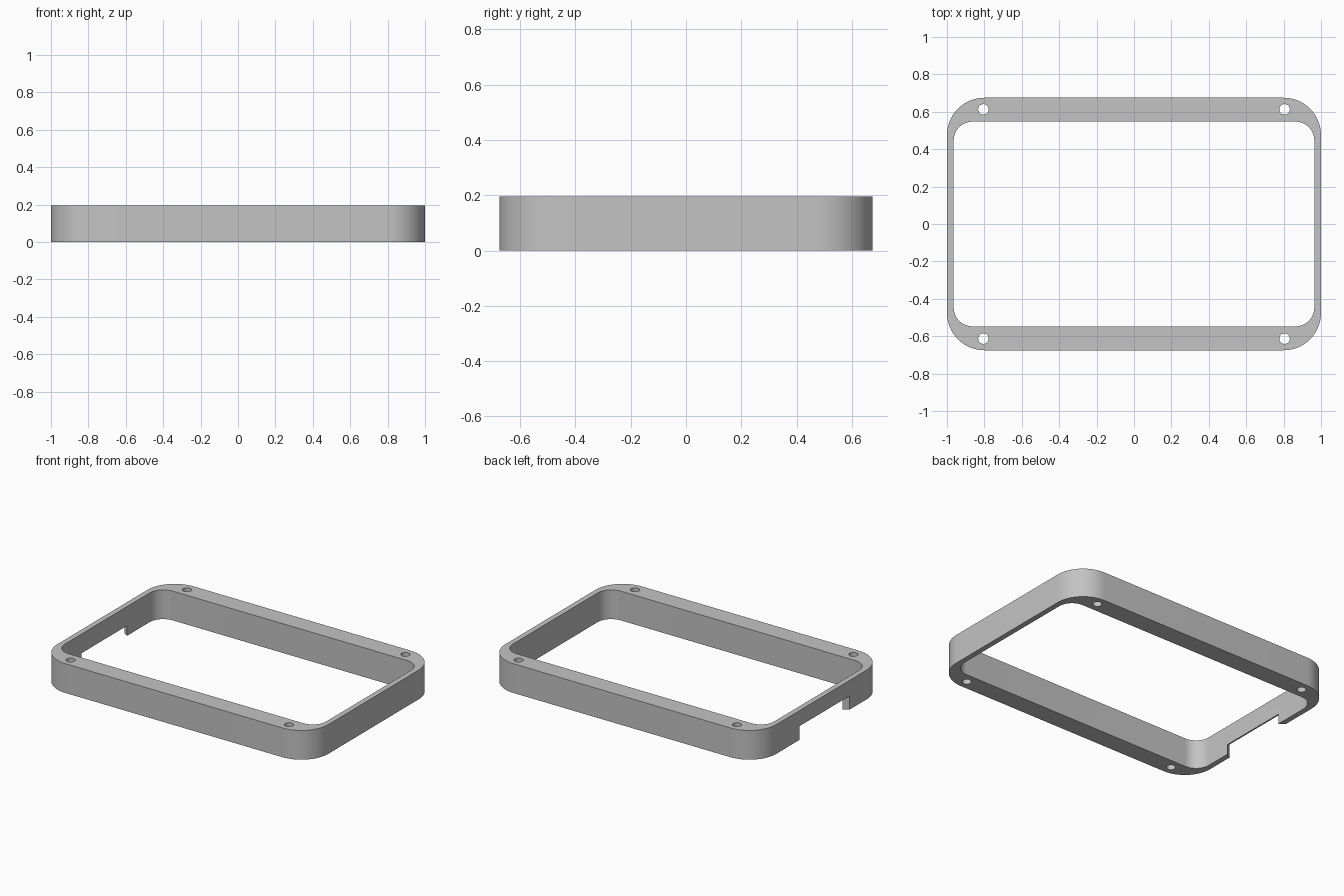
import bpy, bmesh, math

cube = bpy.data.objects.get("Cube")
if cube:
    bpy.data.objects.remove(cube, do_unlink=True)

HEIGHT = 0.195
HALF_X, HALF_Y = 1.0, 0.675

grey = bpy.data.materials.new("plain grey")
grey.use_nodes = True
colour = (0.55, 0.55, 0.55, 1)
grey.diffuse_color = colour
grey.node_tree.nodes["Principled BSDF"].inputs["Base Color"].default_value = colour


def rounded_rect(hx, hy, r, steps=16):
    """Counter-clockwise outline of a rounded rectangle."""
    points = []
    for i, (sx, sy) in enumerate([(1, 1), (-1, 1), (-1, -1), (1, -1)]):
        for k in range(steps + 1):
            a = math.pi / 2 * (i + k / steps)
            points.append((sx * (hx - r) + r * math.cos(a),
                           sy * (hy - r) + r * math.sin(a)))
    return points


def circle(cx, cy, r, steps=32):
    return [(cx + r * math.cos(2 * math.pi * k / steps),
             cy + r * math.sin(2 * math.pi * k / steps)) for k in range(steps)]


def loft(name, bottom, top):
    """Closed solid between two matching rings of 3D points."""
    bm = bmesh.new()
    a = [bm.verts.new(p) for p in bottom]
    b = [bm.verts.new(p) for p in top]
    n = len(a)
    bm.faces.new(a[::-1])
    bm.faces.new(b)
    for i in range(n):
        j = (i + 1) % n
        bm.faces.new((a[i], a[j], b[j], b[i]))
    bmesh.ops.recalc_face_normals(bm, faces=bm.faces)
    mesh = bpy.data.meshes.new(name)
    bm.to_mesh(mesh)
    bm.free()
    mesh.materials.append(grey)
    obj = bpy.data.objects.new(name, mesh)
    bpy.context.collection.objects.link(obj)
    return obj


def prism(name, outline, z0, z1):
    return loft(name, [(x, y, z0) for x, y in outline],
                [(x, y, z1) for x, y in outline])


# Outer body
frame = prism("frame", rounded_rect(HALF_X, HALF_Y, 0.2), 0, HEIGHT)

# Central opening and four corner screw holes
cutters = [prism("opening_cutter", rounded_rect(0.964, 0.547, 0.1), -0.1, 0.3)]
for sx in (-1, 1):
    for sy in (-1, 1):
        cutters.append(prism("screw_hole_cutter",
                             circle(sx * 0.805, sy * 0.613, 0.028), -0.1, 0.3))


# Flared port notch in the underside of the left-hand end wall
def notch_ring(x, flare):
    y0, y1, z1 = -0.272 - flare, 0.208 + flare, 0.067 + flare
    return [(x, y0, -0.1), (x, y1, -0.1), (x, y1, z1), (x, y0, z1)]


cutters.append(loft("port_notch_cutter",
                    notch_ring(-0.964 - 0.072, 0.048), notch_ring(-0.928, -0.024)))

# Cut everything out of the body
bpy.ops.object.select_all(action="DESELECT")
bpy.context.view_layer.objects.active = frame
frame.select_set(True)
for cutter in cutters:
    cutter.hide_render = True
    mod = frame.modifiers.new("cut", "BOOLEAN")
    mod.operation = "DIFFERENCE"
    mod.solver = "EXACT"
    mod.object = cutter
    bpy.ops.object.modifier_apply(modifier=mod.name)
for cutter in cutters:
    bpy.data.objects.remove(cutter, do_unlink=True)

bpy.ops.object.shade_smooth_by_angle(angle=math.radians(30))
